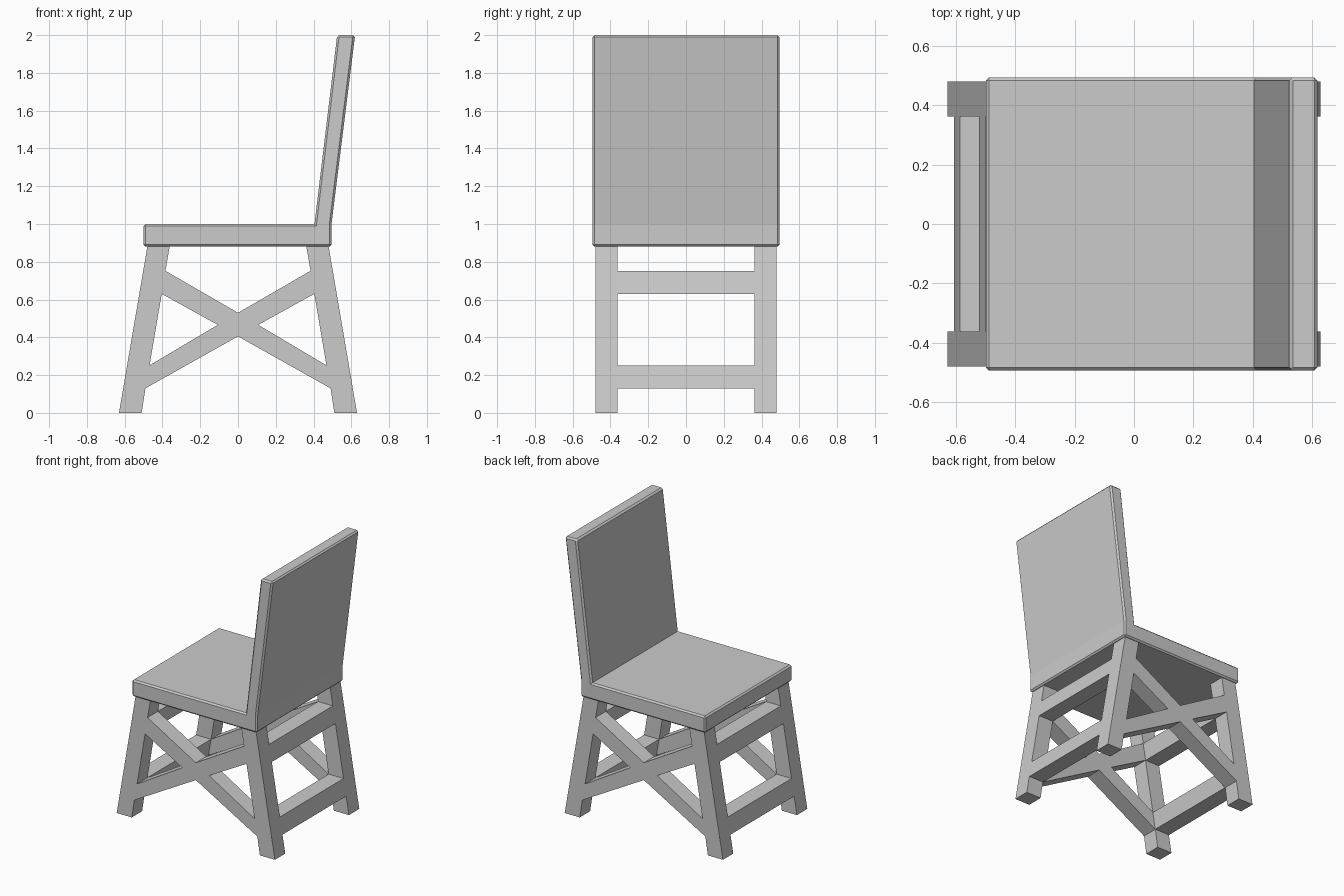
import bpy, bmesh
from mathutils import Vector

if "Cube" in bpy.data.objects:
    bpy.data.objects.remove(bpy.data.objects["Cube"])


def prism(name, loops, y0, y1, bevel=0.0):
    """Extrude x/z outlines (first outer, the rest holes) from y0 to y1."""
    bm = bmesh.new()
    edges = []
    for loop in loops:
        vs = [bm.verts.new((x, y0, z)) for x, z in loop]
        edges += [bm.edges.new((vs[i - 1], vs[i])) for i in range(len(vs))]
    bmesh.ops.triangle_fill(bm, use_beauty=True, edges=edges, normal=Vector((0, -1, 0)))
    ext = bmesh.ops.extrude_face_region(bm, geom=bm.faces[:], use_keep_orig=True)
    top = [g for g in ext["geom"] if isinstance(g, bmesh.types.BMVert)]
    bmesh.ops.translate(bm, verts=top, vec=(0, y1 - y0, 0))
    bmesh.ops.dissolve_limit(bm, angle_limit=0.005, verts=bm.verts[:], edges=bm.edges[:])
    bmesh.ops.recalc_face_normals(bm, faces=bm.faces[:])
    if bevel:
        sharp = [e for e in bm.edges if e.is_convex and e.calc_face_angle(0) > 0.5]
        bmesh.ops.bevel(bm, geom=sharp, offset=bevel, segments=1,
                        profile=0.5, affect='EDGES')
    mesh = bpy.data.meshes.new(name)
    bm.to_mesh(mesh)
    bm.free()
    ob = bpy.data.objects.new(name, mesh)
    bpy.context.collection.objects.link(ob)
    return ob


def flip(points):
    return [(-x, z) for x, z in points]


# Seat and reclined backrest in one piece
prism("seat_and_back", [[(-0.5, 0.88), (0.495, 0.88), (0.495, 1.0), (0.62, 2.0),
                         (0.525, 2.0), (0.405, 1.0), (-0.5, 1.0)]],
      -0.495, 0.495, bevel=0.011)

# Side frames: two splayed legs joined by an X brace
half = [(0, 0.405), (0.49, 0.13), (0.51, 0), (0.63, 0), (0.48, 0.88),
        (0.362, 0.88), (0.384, 0.752), (0, 0.53)]
outline = half + flip(half[1:-1])[::-1]
window = [(0.468, 0.252), (0.107, 0.466), (0.404, 0.63)]
for name, y0 in (("front_side_frame", -0.48), ("rear_side_frame", 0.362)):
    prism(name, [outline, window, flip(window)], y0, y0 + 0.118)


# Cross rungs following the leg slope
def rung(z0, z1):
    def outer(z): return 0.63 - 0.15 * z / 0.88
    def inner(z): return 0.512 - 0.15 * z / 0.88 if z > 0.5 else 0.51 - 0.165 * z
    return [(inner(z0), z0), (outer(z0), z0), (outer(z1), z1), (inner(z1), z1)]


for level, z0, z1 in (("lower", 0.13, 0.252), ("upper", 0.63, 0.752)):
    section = rung(z0, z1)
    prism(level + "_right_rung", [section], -0.362, 0.362)
    prism(level + "_left_rung", [flip(section)], -0.362, 0.362)
